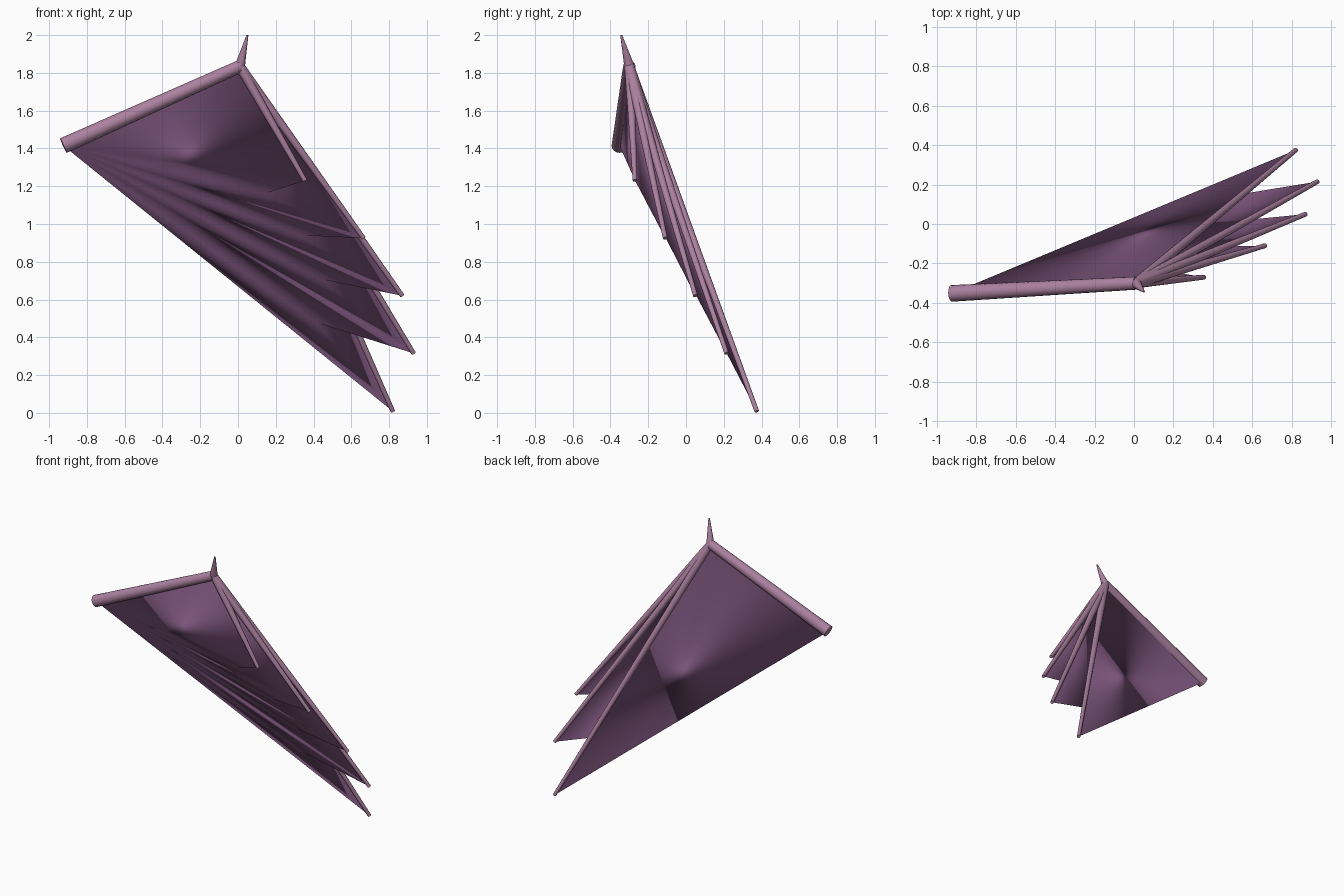
import bpy, bmesh, math
from mathutils import Vector

cube = bpy.data.objects.get("Cube")
if cube:
    bpy.data.objects.remove(cube, do_unlink=True)


def material(name, colour):
    m = bpy.data.materials.new(name)
    m.use_nodes = True
    m.diffuse_color = (*colour, 1)
    m.node_tree.nodes["Principled BSDF"].inputs["Base Color"].default_value = (*colour, 1)
    return m


bone_mat = material("mauve bone", (0.41, 0.22, 0.35))
skin_mat = material("purple membrane", (0.19, 0.085, 0.19))


def add_object(name, bm, mat):
    mesh = bpy.data.meshes.new(name)
    bm.to_mesh(mesh)
    bm.free()
    mesh.materials.append(mat)
    obj = bpy.data.objects.new(name, mesh)
    bpy.context.collection.objects.link(obj)
    return obj


def bone(name, start, end, r_start, r_end):
    """Tapered rod between two points."""
    axis = end - start
    bm = bmesh.new()
    bmesh.ops.create_cone(bm, cap_ends=True, segments=16, radius1=r_start,
                          radius2=r_end, depth=axis.length)
    obj = add_object(name, bm, bone_mat)
    obj.location = (start + end) / 2
    obj.rotation_mode = "QUATERNION"
    obj.rotation_quaternion = axis.to_track_quat("Z", "Y")
    bpy.ops.object.select_all(action="DESELECT")
    obj.select_set(True)
    bpy.context.view_layer.objects.active = obj
    bpy.ops.object.shade_smooth_by_angle(angle=math.radians(40))
    return obj


shoulder = Vector((-0.925, -0.352, 1.415))
wrist = Vector((0.01, -0.3, 1.835))
tips = [Vector(p) for p in ((0.355, -0.27, 1.23), (0.665, -0.11, 0.925),
                            (0.87, 0.05, 0.62), (0.93, 0.215, 0.315),
                            (0.82, 0.375, 0.008))]
notches = [Vector(p) for p in ((0.14, -0.233, 1.16), (0.33, -0.115, 0.94),
                               (0.43, 0.007, 0.71), (0.41, 0.13, 0.48))]

# Arm, thumb claw and the five fingers
bone("arm", shoulder, wrist, 0.042, 0.033)
bone("thumb_claw", wrist, Vector((0.05, -0.343, 2.0)), 0.027, 0.005)
for i, tip in enumerate(tips):
    bone(f"finger_{i + 1}", wrist, tip, 0.026, 0.012)

# Membrane: scalloped edge fanned from the shoulder and folded up to the wrist
rim_points = [tips[0]]
for notch, tip in zip(notches, tips[1:]):
    rim_points += [notch, tip]
bm = bmesh.new()
s, w = bm.verts.new(shoulder), bm.verts.new(wrist)
rim = [bm.verts.new(p) for p in rim_points]
for a, b in zip(rim, rim[1:]):
    bm.faces.new((s, a, b))
    bm.faces.new((w, b, a))
bm.faces.new((s, w, rim[0]))
bm.faces.new((w, s, rim[-1]))
bmesh.ops.recalc_face_normals(bm, faces=bm.faces)
for f in bm.faces:
    f.smooth = True
add_object("wing_membrane", bm, skin_mat)
